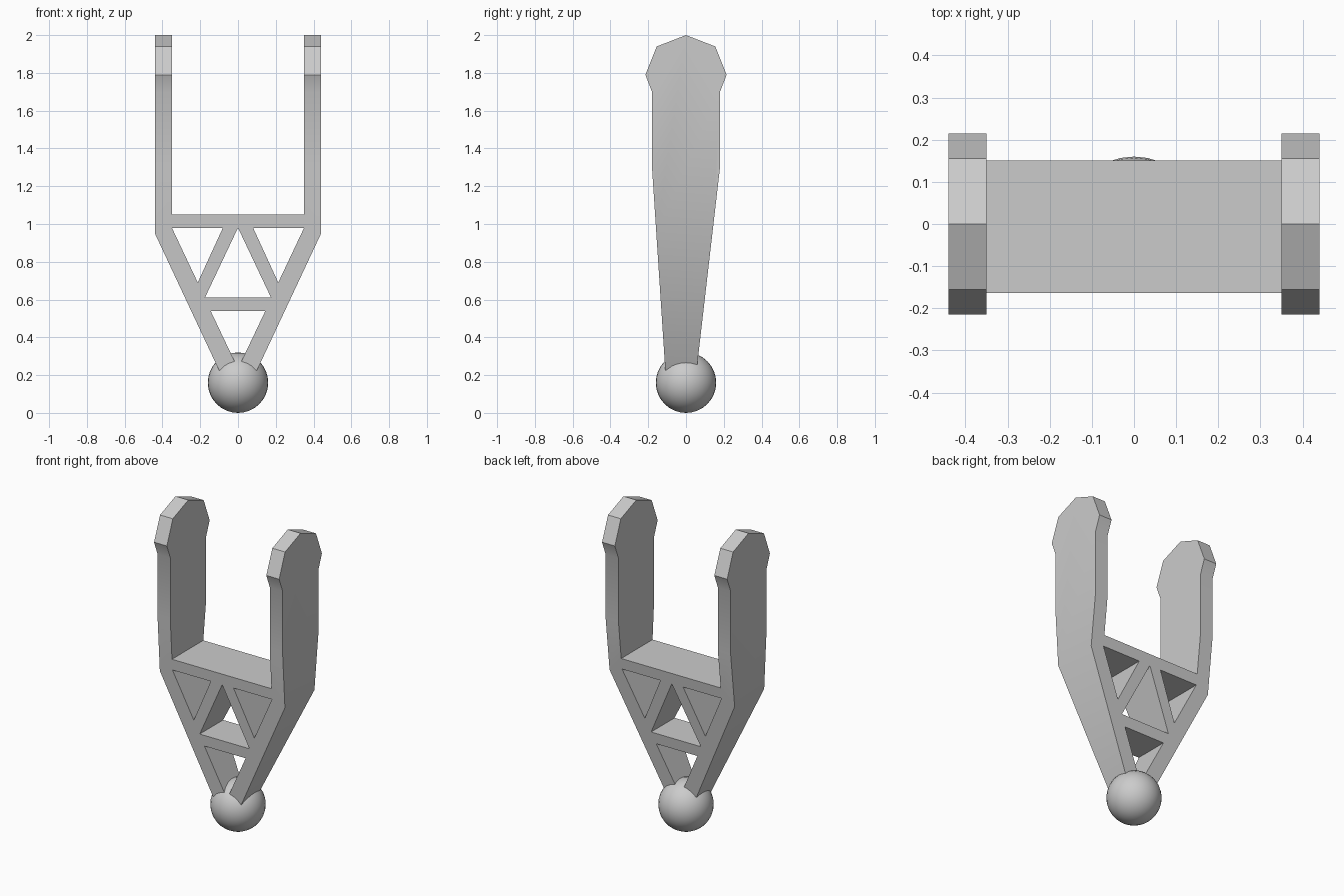
import bpy
import bmesh
from math import radians
from mathutils import Vector

cube = bpy.data.objects.get("Cube")
if cube:
    bpy.data.objects.remove(cube, do_unlink=True)

grey = bpy.data.materials.new("plain_grey")
grey.use_nodes = True
colour = (0.6, 0.6, 0.6, 1)
grey.diffuse_color = colour
grey.node_tree.nodes["Principled BSDF"].inputs["Base Color"].default_value = colour


def prism(name, points, axis, half):
    """Extrude a closed (horizontal, z) profile along x or y, centred on zero."""
    def place(h, z, d):
        return (h, d, z) if axis == "y" else (d, h, z)

    bm = bmesh.new()
    face = bm.faces.new([bm.verts.new(place(h, z, -half)) for h, z in points])
    out = bmesh.ops.extrude_face_region(bm, geom=[face], use_keep_orig=True)
    moved = [v for v in out["geom"] if isinstance(v, bmesh.types.BMVert)]
    bmesh.ops.translate(bm, verts=moved, vec=Vector(place(0, 0, 2 * half)))
    bmesh.ops.recalc_face_normals(bm, faces=bm.faces)
    mesh = bpy.data.meshes.new(name)
    bm.to_mesh(mesh)
    bm.free()
    mesh.materials.append(grey)
    obj = bpy.data.objects.new(name, mesh)
    bpy.context.collection.objects.link(obj)
    return obj


def select_only(obj):
    bpy.ops.object.select_all(action="DESELECT")
    obj.select_set(True)
    bpy.context.view_layer.objects.active = obj


def cut(target, tool, operation):
    select_only(target)
    mod = target.modifiers.new(operation.lower(), "BOOLEAN")
    mod.operation, mod.solver, mod.object = operation, "EXACT", tool
    bpy.ops.object.modifier_apply(modifier=mod.name)
    bpy.data.objects.remove(tool, do_unlink=True)


# Forked frame: front outline, mirrored about x = 0
half_outline = [(0.065, 0.15), (0.44, 0.95), (0.44, 2.1), (0.35, 2.1), (0.35, 1.05)]
outline = half_outline + [(-x, z) for x, z in reversed(half_outline)]
fork = prism("fork_frame", outline, "y", 0.4)

# Triangular openings between the struts
openings = [
    [(-0.175, 0.61), (0.175, 0.61), (0, 0.98)],
    [(-0.145, 0.54), (0.145, 0.54), (0, 0.235)],
]
for side in (-1, 1):
    openings.append([(side * 0.35, 0.98), (side * 0.08, 0.98), (side * 0.213, 0.69)])
for points in openings:
    cut(fork, prism("opening_cutter", points, "y", 0.6), "DIFFERENCE")

# Side outline: tapered shank with a faceted, widened head
side_outline = [
    (-0.104, 0.14), (0.046, 0.14), (0.18, 1.3), (0.18, 1.7), (0.215, 1.79),
    (0.155, 1.94), (0, 2.0), (-0.155, 1.94), (-0.215, 1.79), (-0.18, 1.7), (-0.18, 1.3),
]
cut(fork, prism("side_cutter", side_outline, "x", 0.7), "INTERSECT")
select_only(fork)
bpy.ops.object.shade_smooth_by_angle(angle=radians(30))

# Ball at the foot
bpy.ops.mesh.primitive_uv_sphere_add(segments=32, ring_count=16, radius=0.16, location=(0, 0, 0.16))
ball = bpy.context.object
ball.name = "foot_ball"
ball.data.materials.append(grey)
bpy.ops.object.shade_smooth()
